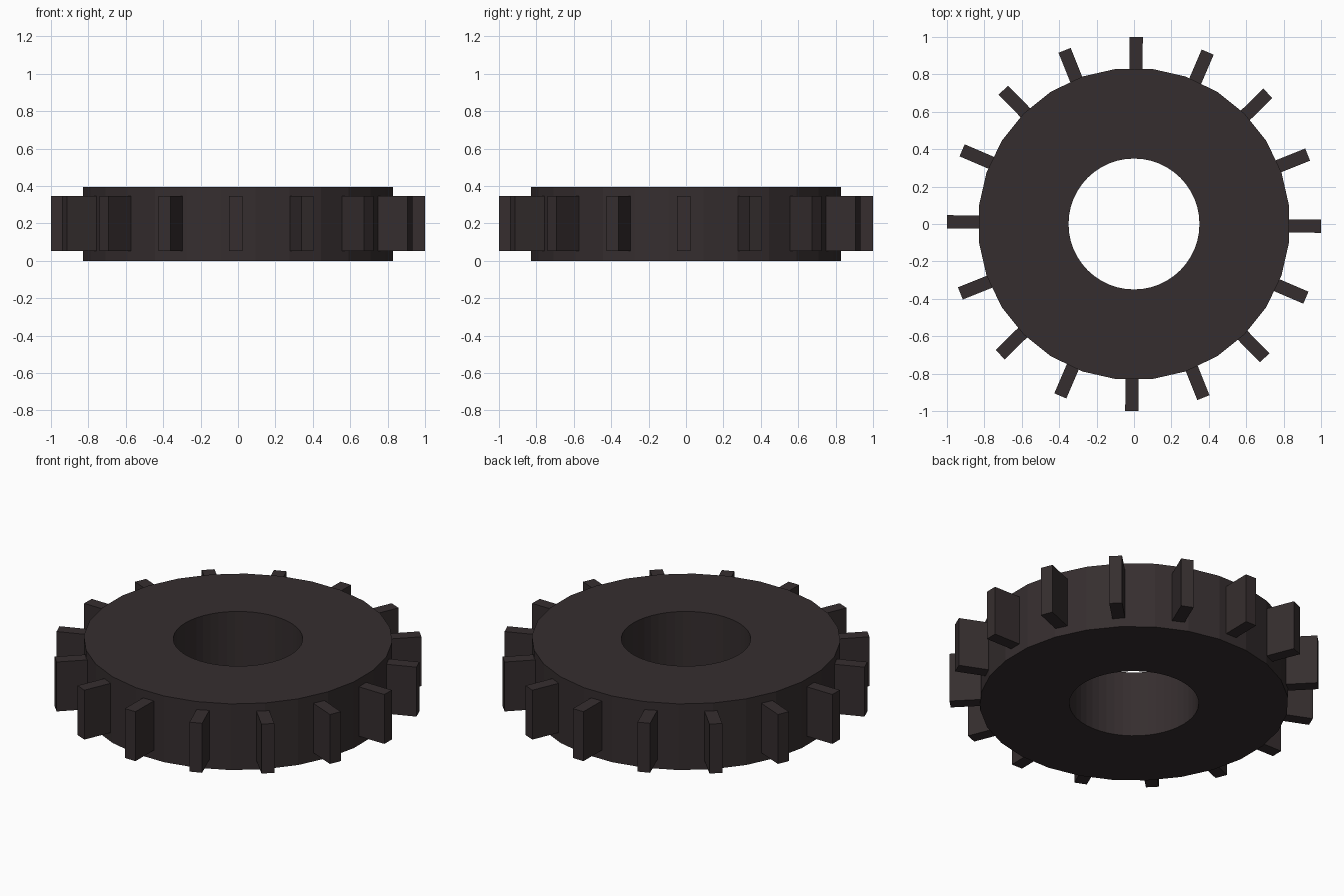
import bpy, bmesh, math
from mathutils import Matrix

if "Cube" in bpy.data.objects:
    bpy.data.objects.remove(bpy.data.objects["Cube"])

dark = bpy.data.materials.new("dark brown")
dark.diffuse_color = (0.036, 0.027, 0.028, 1)
dark.use_nodes = True
dark.node_tree.nodes["Principled BSDF"].inputs["Base Color"].default_value = dark.diffuse_color


def finish(bm, name):
    bmesh.ops.recalc_face_normals(bm, faces=bm.faces)
    me = bpy.data.meshes.new(name)
    bm.to_mesh(me)
    bm.free()
    me.materials.append(dark)
    ob = bpy.data.objects.new(name, me)
    bpy.context.collection.objects.link(ob)
    return ob


def cylinder(name, radius, z0, z1, sides, turn):
    bm = bmesh.new()
    m = Matrix.Translation((0, 0, (z0 + z1) / 2)) @ Matrix.Rotation(turn, 4, 'Z')
    bmesh.ops.create_cone(bm, cap_ends=True, segments=sides, radius1=radius,
                          radius2=radius, depth=z1 - z0, matrix=m)
    return finish(bm, name)


# Faceted wheel body with a round bore
SIDES = 28
body = cylinder("wheel_body", 0.83 / math.cos(math.pi / SIDES), 0, 0.395, SIDES, math.pi / SIDES)
bore = cylinder("bore_cutter", 0.35, -0.1, 0.5, 48, 0)
cut = body.modifiers.new("bore", 'BOOLEAN')
cut.object = bore
cut.solver = 'EXACT'
bpy.context.view_layer.objects.active = body
body.select_set(True)
bpy.ops.object.modifier_apply(modifier="bore")
bpy.data.objects.remove(bore)

# Sixteen block teeth around the rim, turned slightly clockwise
TEETH, INNER, OUTER = 16, 0.78, 1.0
bm = bmesh.new()
for i in range(TEETH):
    m = (Matrix.Rotation(2 * math.pi * i / TEETH - math.radians(0.7), 4, 'Z')
         @ Matrix.Translation(((INNER + OUTER) / 2, 0, 0.2))
         @ Matrix.Diagonal((OUTER - INNER, 0.07, 0.295, 1)))
    bmesh.ops.create_cube(bm, size=1, matrix=m)
finish(bm, "teeth")
